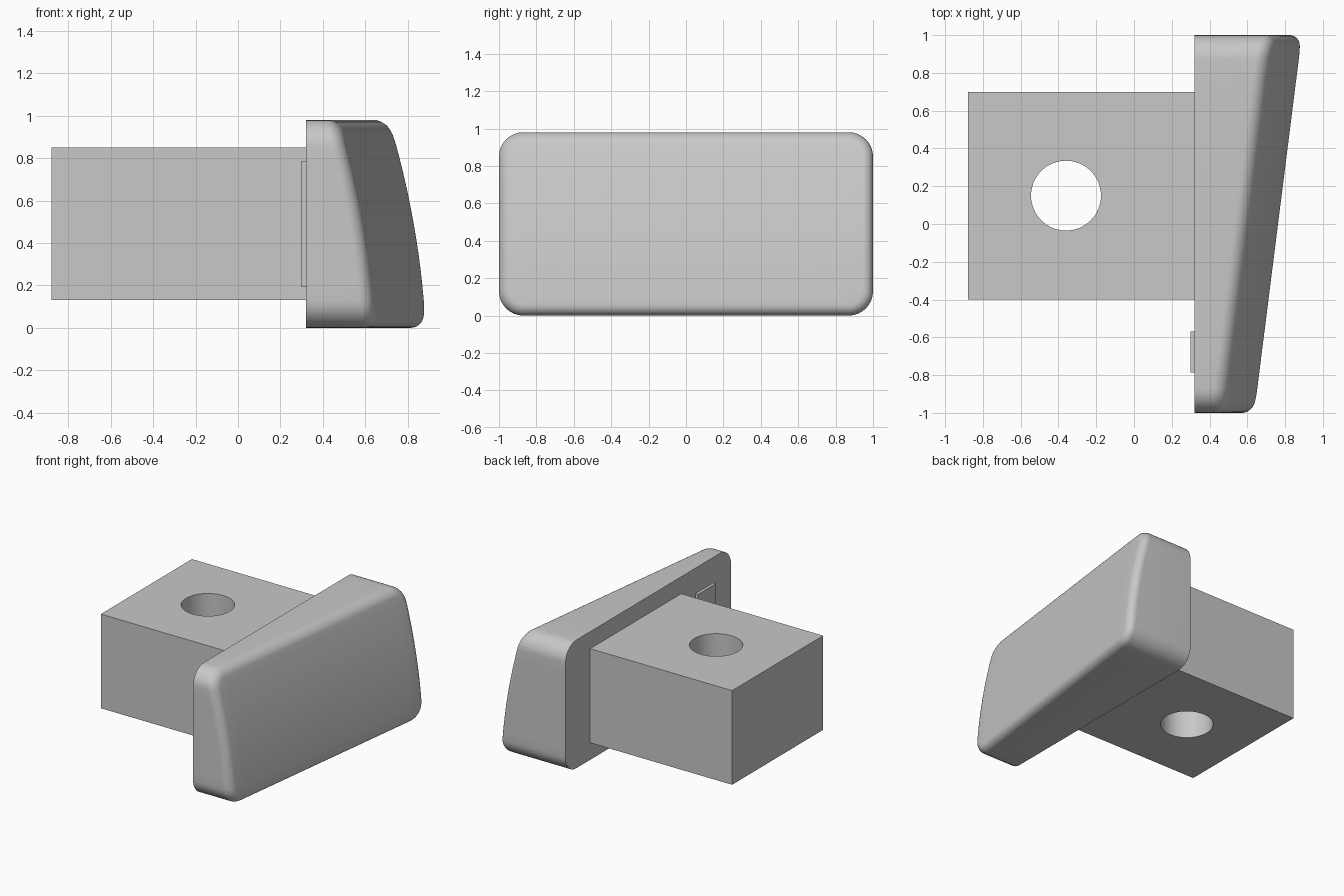
import bpy
import bmesh
import math

default = bpy.data.objects.get("Cube")
if default:
    bpy.data.objects.remove(default, do_unlink=True)

grey = bpy.data.materials.new("light_grey")
grey.use_nodes = True
GREY = (0.58, 0.58, 0.58, 1)
grey.diffuse_color = GREY
grey.node_tree.nodes["Principled BSDF"].inputs["Base Color"].default_value = GREY


def smooth(obj):
    bpy.ops.object.select_all(action="DESELECT")
    obj.select_set(True)
    bpy.context.view_layer.objects.active = obj
    bpy.ops.object.shade_smooth_by_angle(angle=math.radians(30))


def box(name, low, high):
    centre = [(a + b) / 2 for a, b in zip(low, high)]
    bpy.ops.mesh.primitive_cube_add(size=1, location=centre)
    obj = bpy.context.object
    obj.name = name
    obj.scale = [b - a for a, b in zip(low, high)]
    bpy.ops.object.transform_apply(location=False, rotation=False, scale=True)
    obj.data.materials.append(grey)
    return obj


# Head: rounded outline with a slanted, bowed outer face and a soft rim
BACK, HALF_Y, HEIGHT = 0.32, 1.0, 0.98
CORNER, RIM = 0.13, 0.06
MID_Z = HEIGHT / 2


def face_x(y, z):
    return 0.766 + 0.126 * y - 0.052 * z - 0.127 * z * z


def outline(inset):
    """Rounded rectangle in y and z, with points along the straight sides."""
    radius = CORNER - inset
    cy, cz = HALF_Y - CORNER, MID_Z - CORNER
    corners = []
    for i, (sy, sz) in enumerate([(1, 1), (-1, 1), (-1, -1), (1, -1)]):
        angles = [math.pi / 2 * (i + k / 8) for k in range(9)]
        corners.append([(sy * cy + radius * math.cos(a),
                         MID_Z + sz * cz + radius * math.sin(a)) for a in angles])
    points = []
    for i, corner in enumerate(corners):
        points += corner
        (y0, z0), (y1, z1) = corner[-1], corners[(i + 1) % 4][0]
        points += [(y0 + (y1 - y0) * k / 10, z0 + (z1 - z0) * k / 10)
                   for k in range(1, 10)]
    return points


bm = bmesh.new()
rings = [[bm.verts.new((BACK, y, z)) for y, z in outline(0)]]
for k in range(9):
    t = math.pi / 2 * k / 8
    inset, sink = RIM * (1 - math.cos(t)), RIM * (1 - math.sin(t))
    rings.append([bm.verts.new((face_x(y, z) - sink, y, z)) for y, z in outline(inset)])
for k in range(9, 0, -1):
    ring = []
    for y, z in outline(RIM):
        y, z = y * k / 10, MID_Z + (z - MID_Z) * k / 10
        ring.append(bm.verts.new((face_x(y, z), y, z)))
    rings.append(ring)
for a, b in zip(rings, rings[1:]):
    for i in range(len(a)):
        j = (i + 1) % len(a)
        bm.faces.new((a[i], a[j], b[j], b[i]))
bm.faces.new(rings[0])
hub = bm.verts.new((face_x(0, MID_Z), 0, MID_Z))
last = rings[-1]
for i in range(len(last)):
    bm.faces.new((last[i], last[(i + 1) % len(last)], hub))
bmesh.ops.recalc_face_normals(bm, faces=bm.faces)
mesh = bpy.data.meshes.new("head")
bm.to_mesh(mesh)
bm.free()
head = bpy.data.objects.new("head", mesh)
bpy.context.collection.objects.link(head)
mesh.materials.append(grey)
smooth(head)

# Mounting block with a vertical through hole
block = box("mounting_block", (-0.88, -0.4, 0.13), (BACK, 0.7, 0.85))
bpy.ops.mesh.primitive_cylinder_add(vertices=64, radius=0.185, depth=2,
                                    location=(-0.36, 0.15, 0.5))
cutter = bpy.context.object
cutter.name = "hole_cutter"
cutter.hide_render = True
cutter.data.materials.append(grey)
hole = block.modifiers.new("hole", "BOOLEAN")
hole.operation = "DIFFERENCE"
hole.solver = "EXACT"
hole.object = cutter
bpy.context.view_layer.objects.active = block
bpy.ops.object.modifier_apply(modifier="hole")
bpy.data.objects.remove(cutter, do_unlink=True)
smooth(block)

# Small raised pad on the back of the head
box("back_pad", (0.298, -0.785, 0.195), (BACK, -0.57, 0.785))
